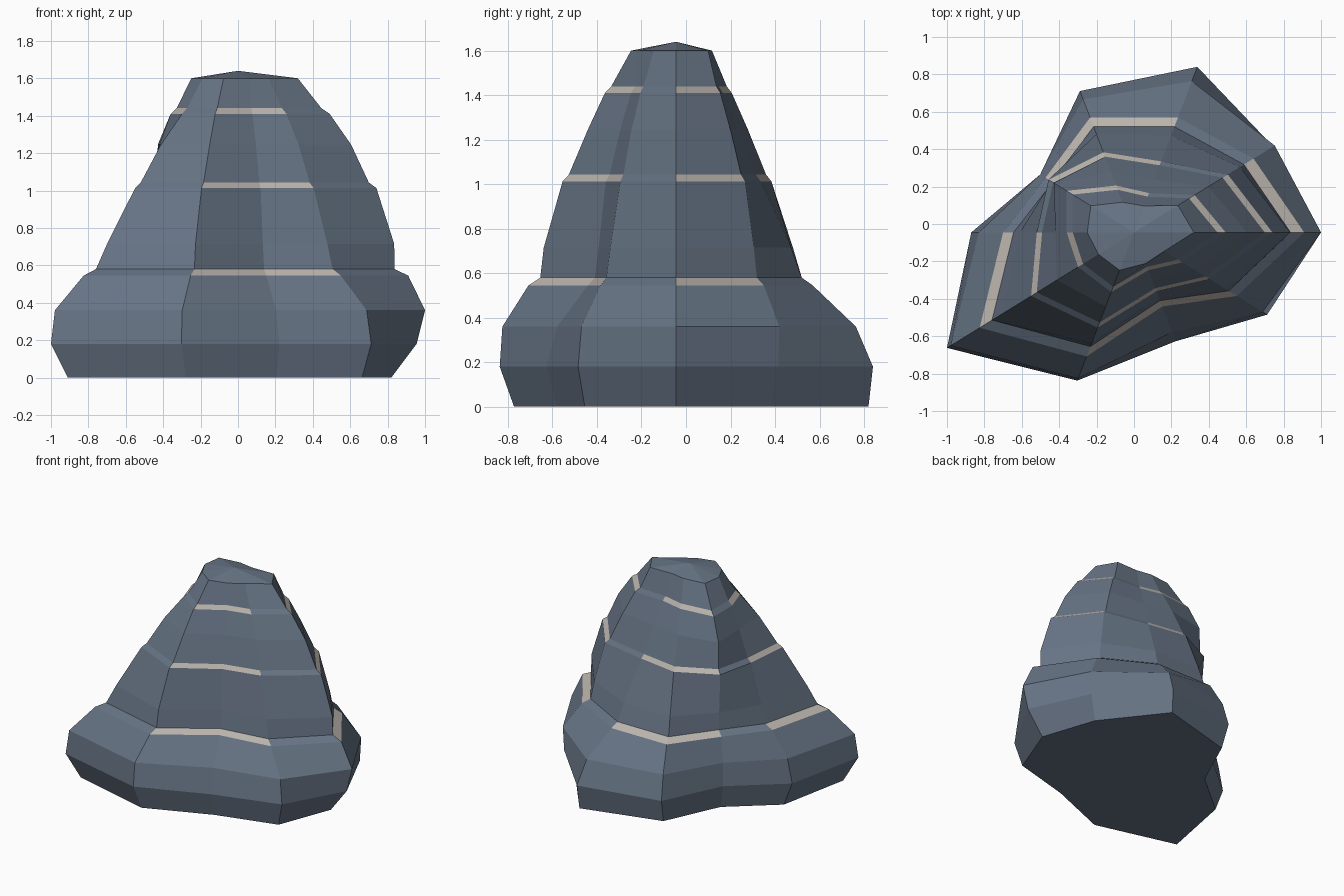
import bpy, bmesh, math

if "Cube" in bpy.data.objects:
    bpy.data.objects.remove(bpy.data.objects["Cube"])

SIDES, Y_SQUASH, Y_CENTRE = 10, 0.85, -0.045
BANDED_SECTORS = {0, 2, 3, 5, 7, 8}

# Rock strata: height, (band top height, band shrink) or None, radius per direction
STRATA = [
    (0.0, None, (.82, .84, 1.07, .87, .57, .80, 1.125, .90, .66, .82)),
    (0.18, None, (.955, .92, 1.095, .935, .62, .87, 1.236, .98, .72, .88)),
    (0.36, None, (1.0, .93, 1.0, .88, .62, .83, 1.21, .965, .66, .85)),
    (0.545, (0.58, .92), (.91, .79, .76, .76, .585, .70, 1.02, .82, .49, .68)),
    (0.715, None, (.835, .70, .64, .65, .545, .61, .865, .735, .43, .59)),
    (1.013, (1.043, .945), (.74, .62, .47, .53, .565, .52, .68, .63, .39, .50)),
    (1.245, None, (.605, .49, .35, .40, .53, .42, .51, .49, .31, .40)),
    (1.41, (1.44, .91), (.49, .40, .26, .31, .445, .36, .37, .395, .25, .32)),
    (1.6, None, (.32, .29, .175, .20, .285, .25, .235, .25, .205, .20)),
]


def material(name, colour):
    m = bpy.data.materials.new(name)
    m.diffuse_color = (*colour, 1)
    m.use_nodes = True
    m.node_tree.nodes["Principled BSDF"].inputs["Base Color"].default_value = m.diffuse_color
    return m


def ring(bm, z, radii):
    verts = []
    for i, r in enumerate(radii):
        a = 2 * math.pi * i / SIDES
        verts.append(bm.verts.new((r * math.cos(a), Y_CENTRE + r * Y_SQUASH * math.sin(a), z)))
    return verts


# Stack the rings; each band adds a narrow extra ring above its stratum
bm = bmesh.new()
rings = []
for z, band, radii in STRATA:
    rings.append((ring(bm, z, radii), False))
    if band:
        rings.append((ring(bm, band[0], [r * band[1] for r in radii]), True))

# Side walls, with pale mineral bands on some sectors
for (low, _), (high, is_band) in zip(rings, rings[1:]):
    for i in range(SIDES):
        j = (i + 1) % SIDES
        face = bm.faces.new((low[i], low[j], high[j], high[i]))
        face.material_index = int(is_band and i in BANDED_SECTORS)

# Flat underside and shallow peak
bm.faces.new(rings[0][0][::-1])
top = rings[-1][0]
peak = bm.verts.new((0, Y_CENTRE, 1.64))
for i in range(SIDES):
    bm.faces.new((top[i], top[(i + 1) % SIDES], peak))

mesh = bpy.data.meshes.new("boulder")
bm.to_mesh(mesh)
bm.free()
mesh.materials.append(material("slate_rock", (.135, .175, .235)))
mesh.materials.append(material("pale_mineral_band", (.50, .46, .42)))
bpy.context.collection.objects.link(bpy.data.objects.new("boulder", mesh))
